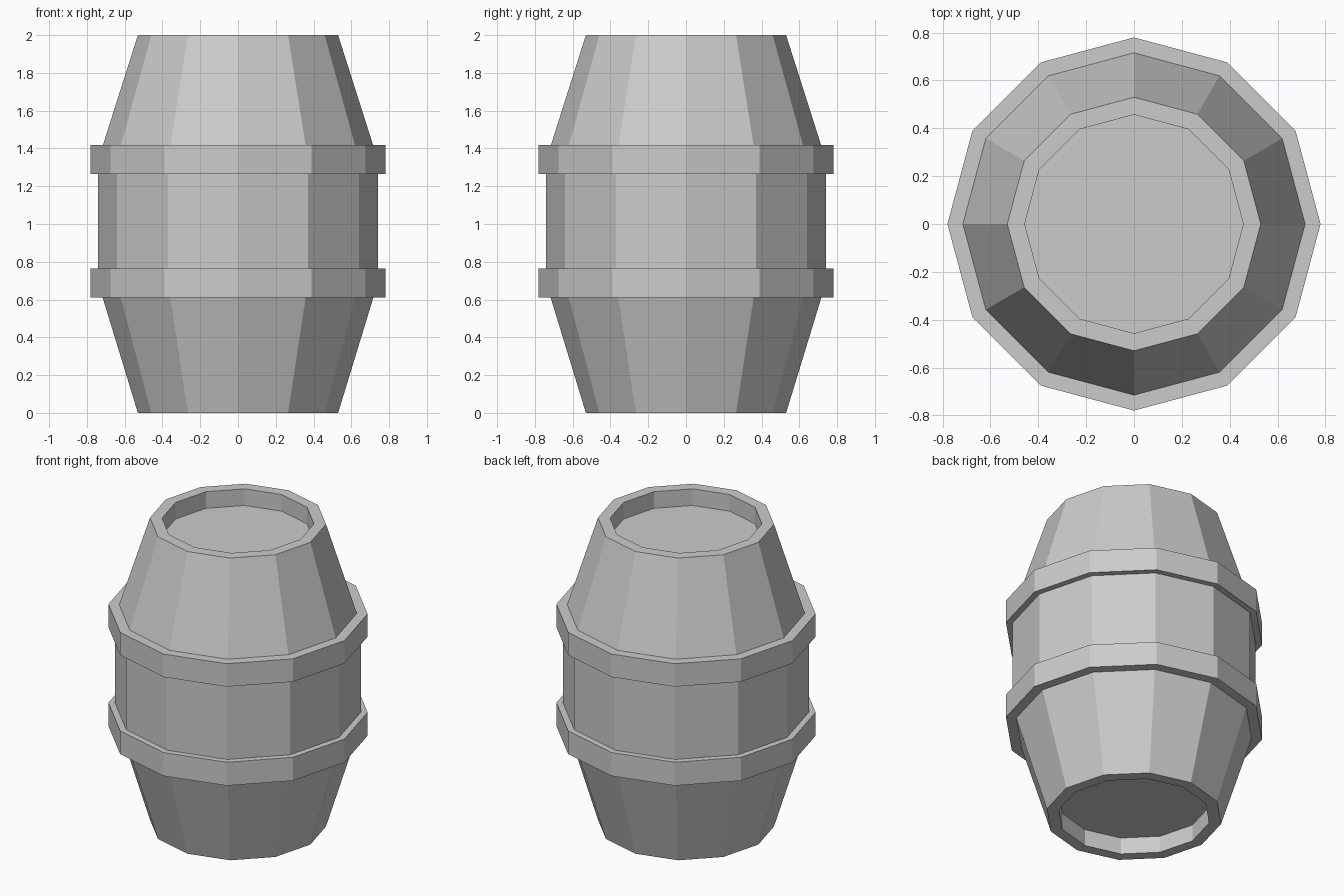
import bpy, bmesh, math

if "Cube" in bpy.data.objects:
    bpy.data.objects.remove(bpy.data.objects["Cube"])

SIDES = 12


def lathe(name, profile, closed=False):
    """Revolve (radius, z) points around z; radius 0 is not allowed, open ends are capped."""
    bm = bmesh.new()
    rings = [[bm.verts.new((r * math.cos(2 * math.pi * i / SIDES),
                            r * math.sin(2 * math.pi * i / SIDES), z))
              for i in range(SIDES)] for r, z in profile]
    pairs = list(zip(rings, rings[1:]))
    if closed:
        pairs.append((rings[-1], rings[0]))
    for a, b in pairs:
        for i in range(SIDES):
            j = (i + 1) % SIDES
            bm.faces.new((a[i], a[j], b[j], b[i]))
    if not closed:
        bm.faces.new(rings[0])
        bm.faces.new(rings[-1])
    bmesh.ops.recalc_face_normals(bm, faces=bm.faces)
    mesh = bpy.data.meshes.new(name)
    bm.to_mesh(mesh)
    bm.free()
    obj = bpy.data.objects.new(name, mesh)
    bpy.context.collection.objects.link(obj)
    return obj


# Barrel body with recessed lids at both ends
lathe("barrel_body", [
    (0.457, 0.11), (0.457, 0.0), (0.53, 0.0), (0.74, 0.687),
    (0.74, 1.34), (0.53, 2.0), (0.457, 2.0), (0.457, 1.89)])

# Two hoops, each hugging the body where the taper begins
for name, z0, z1 in (("lower_hoop", 0.61, 0.765), ("upper_hoop", 1.265, 1.417)):
    lathe(name, [(0.71, z0), (0.78, z0), (0.78, z1), (0.71, z1)], closed=True)
